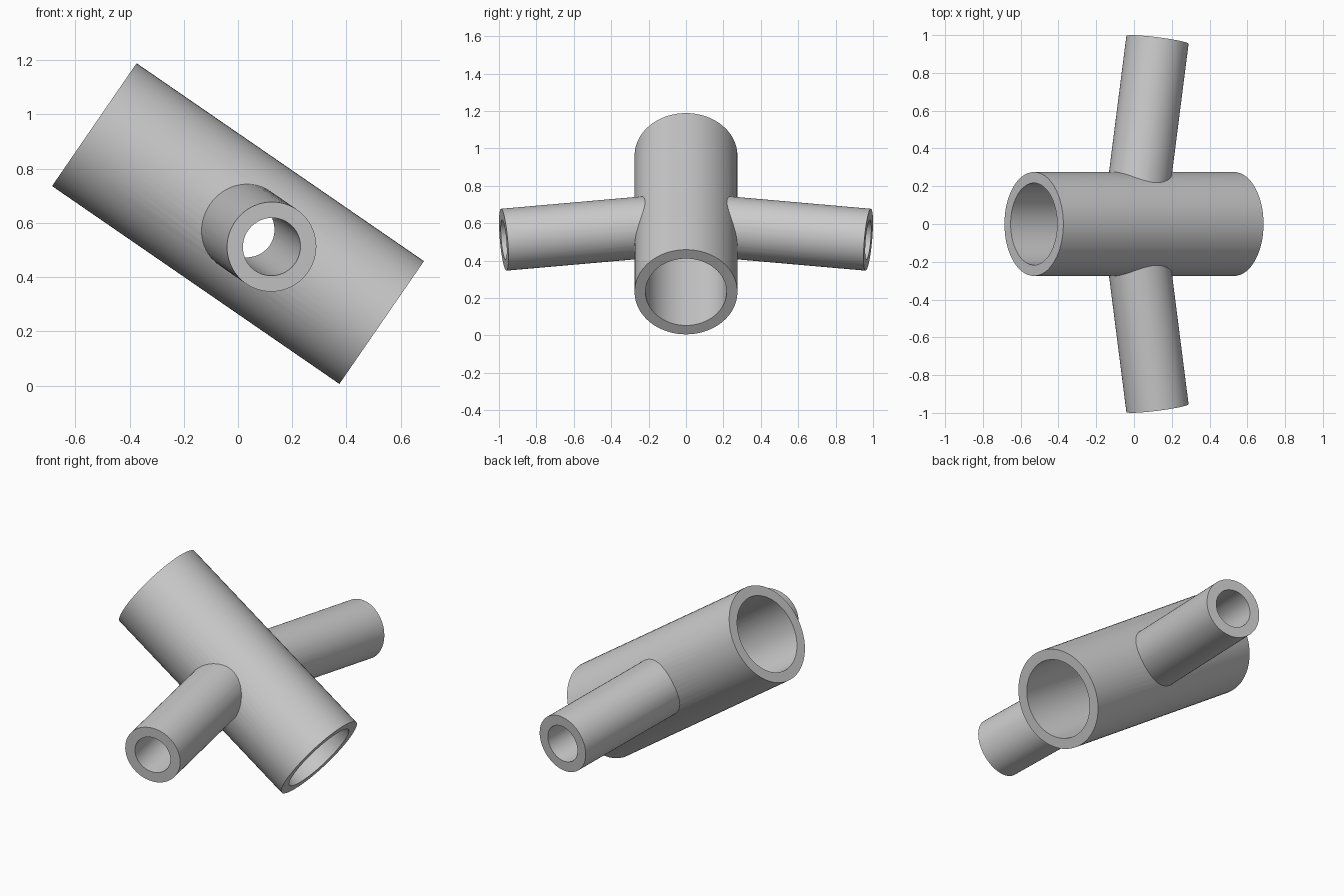
import bpy, math
from mathutils import Vector

if "Cube" in bpy.data.objects:
    bpy.data.objects.remove(bpy.data.objects["Cube"])

CENTRE = Vector((0, 0, 0.5975))
AXIS = Vector((1.06, 0, -0.73)).normalized()   # slope of the main pipe
TILT = math.radians(8.8)                       # branches lean along the main pipe
MAIN_LEN, BRANCH_LEN = 1.287, 0.986


def cylinder(name, radius, start, end, sides=64):
    d = end - start
    bpy.ops.mesh.primitive_cylinder_add(vertices=sides, radius=radius, depth=d.length,
                                        location=(start + end) / 2)
    ob = bpy.context.object
    ob.rotation_euler = d.to_track_quat('Z', 'Y').to_euler()
    ob.name = name
    return ob


def combine(target, tool, operation):
    mod = target.modifiers.new(operation.lower(), 'BOOLEAN')
    mod.object, mod.operation, mod.solver = tool, operation, 'EXACT'
    bpy.context.view_layer.update()
    bpy.context.view_layer.objects.active = target
    bpy.ops.object.modifier_apply(modifier=mod.name)
    bpy.data.objects.remove(tool, do_unlink=True)


def branch_dir(side):
    return Vector((0, side * math.cos(TILT), 0)) + AXIS * math.sin(TILT)


# Main sloping pipe
half = AXIS * MAIN_LEN / 2
pipe = cylinder("pipe_cross_joint", 0.275, CENTRE - half, CENTRE + half)

# Side branches, solid
for side in (-1, 1):
    d = branch_dir(side)
    combine(pipe, cylinder("branch", 0.166, CENTRE, CENTRE + d * BRANCH_LEN), 'UNION')

# Bores through the main pipe and both branches
combine(pipe, cylinder("main_bore", 0.217, CENTRE - half * 1.2, CENTRE + half * 1.2), 'DIFFERENCE')
for side in (-1, 1):
    d = branch_dir(side)
    combine(pipe, cylinder("branch_bore", 0.107, CENTRE, CENTRE + d * (BRANCH_LEN + 0.1)), 'DIFFERENCE')

# Smooth walls with crisp rims
bpy.ops.object.select_all(action='DESELECT')
pipe.select_set(True)
bpy.context.view_layer.objects.active = pipe
bpy.ops.object.shade_smooth_by_angle(angle=math.radians(30))
